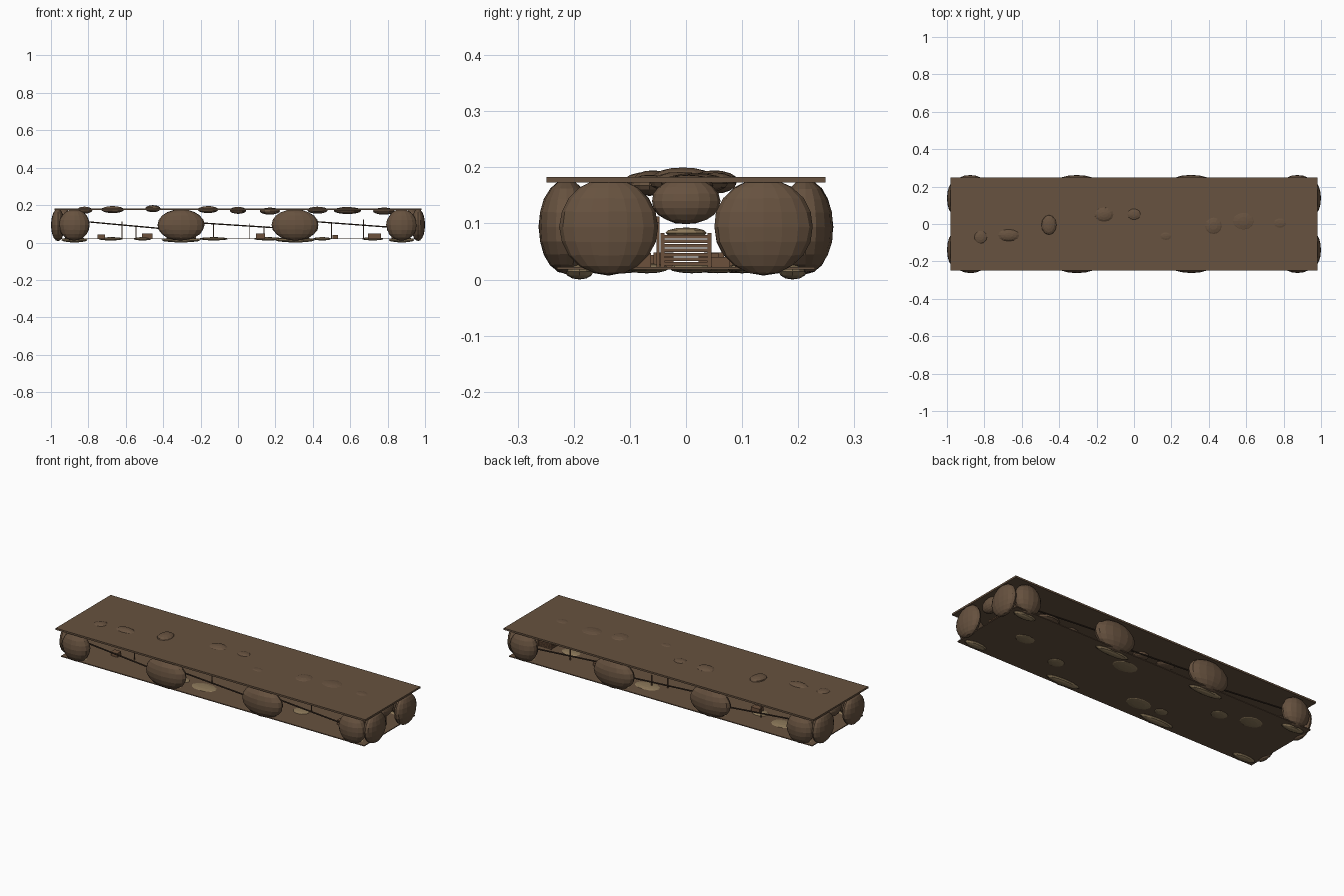
import bpy, bmesh, math, random
from mathutils import Vector

random.seed(4)


def material(name, rgb):
    m = bpy.data.materials.new(name)
    m.diffuse_color = (*rgb, 1)
    return m


ROCK = material("brown rock", (0.135, 0.084, 0.050))
SAND = material("sandy stone", (0.27, 0.195, 0.105))
WOOD = material("timber", (0.15, 0.082, 0.045))
DARK = material("dark cable", (0.045, 0.028, 0.018))


def finish(name, bm, mat):
    me = bpy.data.meshes.new(name)
    bm.to_mesh(me)
    bm.free()
    me.materials.append(mat)
    ob = bpy.data.objects.new(name, me)
    bpy.context.collection.objects.link(ob)
    return ob


def box(name, centre, size, mat):
    bm = bmesh.new()
    bmesh.ops.create_cube(bm, size=1)
    for v in bm.verts:
        v.co = Vector(c + s * k for c, s, k in zip(centre, size, v.co))
    return finish(name, bm, mat)


def stone(name, centre, radii, mat=ROCK, seg=16, rings=10, rough=0.03):
    bm = bmesh.new()
    bmesh.ops.create_uvsphere(bm, u_segments=seg, v_segments=rings, radius=1)
    for v in bm.verts:
        k = 1 - random.random() * rough
        v.co = Vector(c + r * a * k for c, r, a in zip(centre, radii, v.co))
    return finish(name, bm, mat)


def rod(name, a, b, radius, mat):
    a, b = Vector(a), Vector(b)
    bm = bmesh.new()
    bmesh.ops.create_cone(bm, cap_ends=True, segments=6, radius1=radius,
                          radius2=radius, depth=(b - a).length)
    turn = Vector((0, 0, 1)).rotation_difference(b - a).to_matrix()
    for v in bm.verts:
        v.co = turn @ v.co + (a + b) / 2
    return finish(name, bm, mat)


# Roof and floor slabs of the tunnel
box("ceiling_slab", (0, 0, 0.178), (1.96, 0.497, 0.010), ROCK)
box("floor_slab", (0, 0, 0.020), (1.92, 0.46, 0.005), ROCK)

# Wall boulders along both long sides, with flat stones at their feet
for side in (-1, 1):
    for x, rx in ((-0.875, 0.083), (-0.305, 0.127), (0.305, 0.127), (0.875, 0.083)):
        stone("side_boulder", (x, side * 0.213, 0.094), (rx, 0.050, 0.085))
        stone("foot_stone", (x, side * 0.19, 0.014), (rx * 0.85, 0.025, 0.014), SAND, 12, 6)

# Boulders closing the two ends
for end in (-1, 1):
    for side in (-1, 1):
        stone("end_boulder", (end * 0.963, side * 0.138, 0.094),
              (0.037, 0.089, 0.087), rough=0.02)
    stone("end_upper_boulder", (end * 0.93, 0, 0.140), (0.035, 0.062, 0.042))

# Rubble poking through the roof
for x, y, rx, ry, top in ((-0.82, -0.07, 0.042, 0.042, 0.192), (-0.67, -0.06, 0.062, 0.035, 0.195),
                          (-0.455, -0.005, 0.042, 0.055, 0.200), (-0.16, 0.05, 0.055, 0.042, 0.195),
                          (0.0, 0.052, 0.045, 0.038, 0.191), (0.17, -0.065, 0.055, 0.035, 0.187),
                          (0.425, -0.01, 0.055, 0.055, 0.192), (0.585, 0.015, 0.075, 0.06, 0.190),
                          (0.78, 0.005, 0.060, 0.045, 0.187)):
    stone("roof_rubble", (x, y, top - 0.019), (rx, ry, 0.019), ROCK, 12, 8)

# Sandy stones half sunk in the floor
for x, y, rx, ry in ((-0.68, 0.10, 0.07, 0.05), (-0.51, 0.056, 0.05, 0.04), (-0.27, -0.11, 0.04, 0.03),
                     (-0.13, -0.12, 0.08, 0.05), (0.16, 0.12, 0.08, 0.05), (0.45, -0.07, 0.05, 0.04),
                     (0.72, 0.01, 0.06, 0.04)):
    stone("floor_stone", (x, y, 0.020), (rx, ry, 0.009), SAND, 12, 6)

# Slatted ore bin near the right end
for i in range(7):
    for x in (0.825, 0.905):
        box("bin_slat", (x, 0, 0.028 + i * 0.008), (0.004, 0.08, 0.0065), WOOD)
    for y in (-0.041, 0.041):
        box("bin_slat", (0.865, y, 0.028 + i * 0.008), (0.08, 0.004, 0.0065), WOOD)
for x in (0.825, 0.905):
    for y in (-0.042, 0.042):
        box("bin_corner_post", (x, y, 0.052), (0.007, 0.007, 0.062), WOOD)
stone("ore_heap", (0.865, 0, 0.083), (0.036, 0.037, 0.010), SAND, 12, 6)

# Small crates on the floor
for x, y, w, h in ((-0.73, -0.06, 0.04, 0.022), (-0.485, 0.05, 0.055, 0.026), (-0.25, 0.04, 0.05, 0.025),
                   (0.12, -0.04, 0.05, 0.026), (0.52, 0.06, 0.03, 0.018), (0.73, -0.08, 0.07, 0.025)):
    box("crate", (x, y, 0.022 + h / 2), (w, 0.035, h), WOOD)

# Thin props standing in the passage
for x, y, h in ((-0.62, -0.05, 0.09), (-0.545, 0.10, 0.07), (-0.13, -0.05, 0.075), (0.06, 0.08, 0.08),
                (0.14, 0.11, 0.065), (0.50, -0.05, 0.08), (0.67, 0.09, 0.10)):
    box("prop", (x, y, 0.022 + h / 2), (0.005, 0.005, h), WOOD)

# Sagging cables strung between the side boulders
for side in (-1, 1):
    for x0, z0, x1, z1 in ((-0.84, 0.114, -0.38, 0.072), (-0.22, 0.106, 0.23, 0.077),
                           (0.38, 0.114, 0.84, 0.080)):
        rod("cable", (x0, side * 0.18, z0), (x1, side * 0.18, z1), 0.004, DARK)
